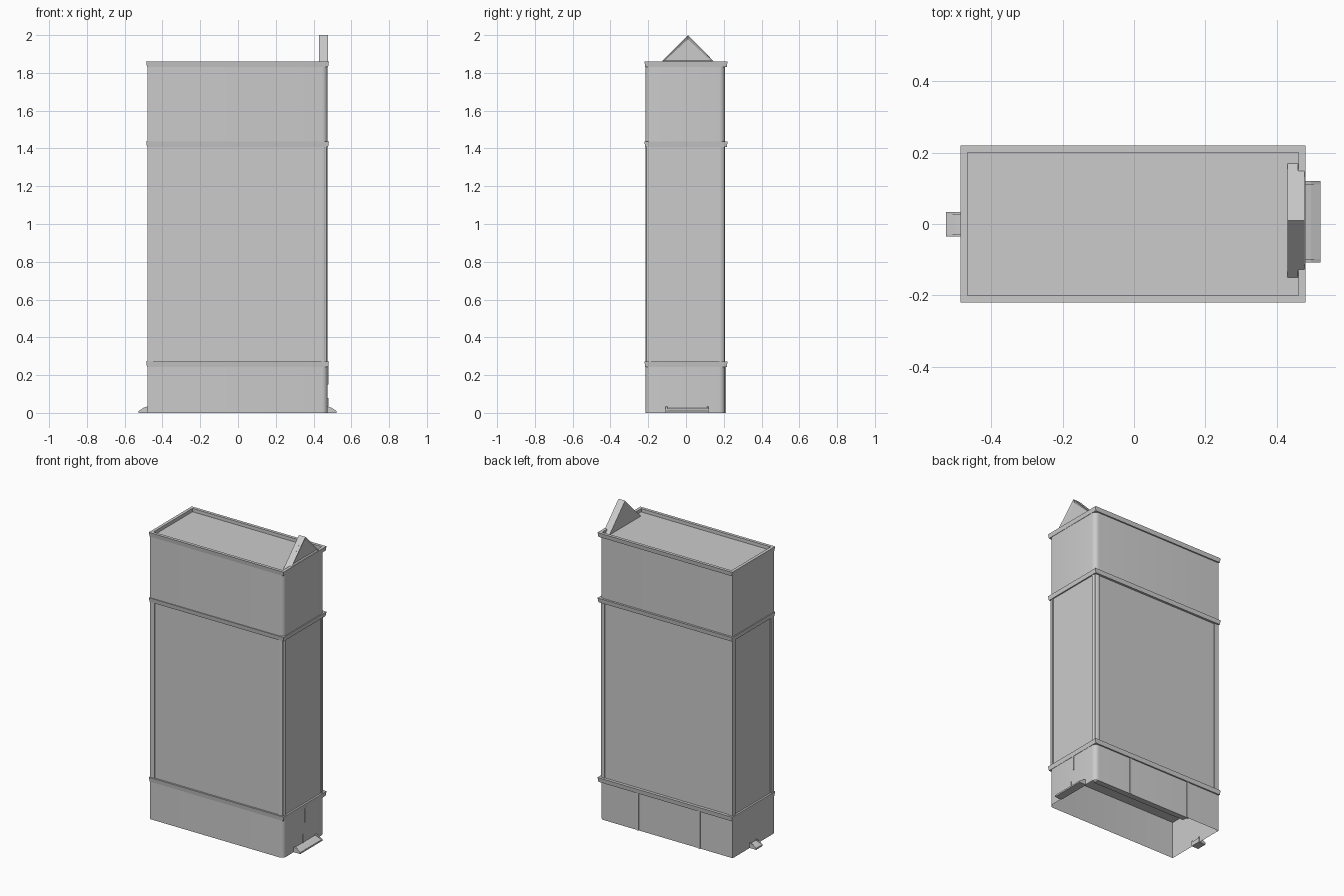
import bpy
import bmesh
from math import pi, sin, cos
from mathutils import Vector

cube = bpy.data.objects.get("Cube")
if cube:
    bpy.data.objects.remove(cube, do_unlink=True)

stone = bpy.data.materials.new("light_grey_stone")
stone.use_nodes = True
grey = (0.6, 0.6, 0.6, 1)
stone.diffuse_color = grey
stone.node_tree.nodes["Principled BSDF"].inputs["Base Color"].default_value = grey

LEFT, RIGHT, FRONT, BACK = -0.48, 0.475, -0.215, 0.207


def finish(name, bm, smooth=False):
    bmesh.ops.recalc_face_normals(bm, faces=bm.faces)
    mesh = bpy.data.meshes.new(name)
    bm.to_mesh(mesh)
    bm.free()
    obj = bpy.data.objects.new(name, mesh)
    obj.data.materials.append(stone)
    bpy.context.collection.objects.link(obj)
    if smooth:
        bpy.ops.object.select_all(action="DESELECT")
        obj.select_set(True)
        bpy.context.view_layer.objects.active = obj
        bpy.ops.object.shade_smooth_by_angle(angle=pi / 6)
    return obj


def extrude(bm, points, offset):
    """Extrude a closed outline of 3D points; return its two caps."""
    base = bm.faces.new([bm.verts.new(p) for p in points])
    result = bmesh.ops.extrude_face_region(bm, geom=[base], use_keep_orig=True)
    top = [g for g in result["geom"] if isinstance(g, bmesh.types.BMFace)][0]
    bmesh.ops.translate(bm, verts=top.verts[:], vec=Vector(offset))
    return base, top


def box(name, x0, x1, y0, y1, z0, z1):
    bm = bmesh.new()
    extrude(bm, [(x0, y0, z0), (x1, y0, z0), (x1, y1, z0), (x0, y1, z0)], (0, 0, z1 - z0))
    return finish(name, bm)


def footprint(z, radius=0.03, steps=5):
    """Rectangle whose two corners on the gable side are rounded."""
    pts = [(LEFT, FRONT, z)]
    for cy, start in ((FRONT + radius, -pi / 2), (BACK - radius, 0)):
        for i in range(steps + 1):
            a = start + pi / 2 * i / steps
            pts.append((RIGHT - radius + radius * cos(a), cy + radius * sin(a), z))
    return pts + [(LEFT, BACK, z)]


# Lower storey is an open shell, upper storey is closed
bm = bmesh.new()
floor, _ = extrude(bm, footprint(0), (0, 0, 0.26))
bmesh.ops.delete(bm, geom=[floor], context="FACES_ONLY")
finish("base_storey", bm, True)
bm = bmesh.new()
extrude(bm, footprint(1.42), (0, 0, 0.415))
finish("upper_storey", bm, True)

# Recessed middle storey between corner posts
R = 0.006
box("middle_walls", LEFT + R, RIGHT - R, FRONT + R, BACK - R, 0.25, 1.42)
for x0, x1, side in ((LEFT, LEFT + 0.03, "left"), (RIGHT - 0.034, RIGHT, "right")):
    for y0, y1, end in ((FRONT, FRONT + 0.03, "front"), (BACK - 0.03, BACK, "back")):
        post = box(f"{end}_{side}_corner_post", x0, x1, y0, y1, 0.25, 1.42)
        if side == "right":
            bm = bmesh.new()
            bm.from_mesh(post.data)
            edges = [e for e in bm.edges if all(
                abs(v.co.x - RIGHT) < 1e-4 and min(abs(v.co.y - FRONT), abs(v.co.y - BACK)) < 1e-4
                for v in e.verts)]
            bmesh.ops.bevel(bm, geom=edges, offset=0.028, segments=5, profile=0.5, affect="EDGES")
            bm.to_mesh(post.data)
            bm.free()


def band(name, z0, z1, recess=0):
    """String course tapering inward at its lower edge."""
    bm = bmesh.new()
    x0, x1, y = -0.486, 0.481, 0.22
    bottom, top = extrude(bm, [(x0, -y, z0), (x1, -y, z0), (x1, y, z0), (x0, y, z0)],
                          (0, 0, z1 - z0))
    for v in bottom.verts:
        v.co.x -= 0.004 if v.co.x > 0 else -0.004
        v.co.y -= 0.004 if v.co.y > 0 else -0.004
    if recess:
        bmesh.ops.recalc_face_normals(bm, faces=bm.faces)
        bmesh.ops.inset_region(bm, faces=[top], thickness=0.028)
        bmesh.ops.translate(bm, verts=top.verts[:], vec=(0, 0, -recess))
        # Give the recess upright walls by separating its rim
        rim = [e for e in top.edges]
        for v in top.verts:
            v.co.z += recess
        inner = bmesh.ops.extrude_face_region(bm, geom=[top])["geom"]
        bmesh.ops.translate(bm, verts=[g for g in inner if isinstance(g, bmesh.types.BMVert)],
                            vec=(0, 0, -recess))
        if top.is_valid:
            bmesh.ops.delete(bm, geom=[top], context="FACES_ONLY")
    return finish(name, bm)


band("lower_band", 0.243, 0.272)
band("middle_band", 1.408, 1.436)
band("roof_parapet", 1.832, 1.86, 0.022)

# Gable with a raised triangular border
bm = bmesh.new()
extrude(bm, [(0.43, -0.15, 1.838), (0.43, 0.17, 1.838), (0.43, 0.01, 2.0)], (0.03, 0, 0))
finish("gable", bm)
bm = bmesh.new()
_, face = extrude(bm, [(0.455, -0.13, 1.858), (0.455, 0.15, 1.858), (0.455, 0.01, 2.0)],
                  (0.022, 0, 0))
bmesh.ops.recalc_face_normals(bm, faces=bm.faces)
bmesh.ops.inset_region(bm, faces=[face], thickness=0.022)
bmesh.ops.translate(bm, verts=face.verts[:], vec=(-0.008, 0, 0))
finish("gable_border", bm)


# Sloped doorsteps with cheeks
def doorstep(name, wall, tip, y0, y1, cheek):
    for part, a, b, h in (("ramp", y0, y1, 0.028), ("front_cheek", y0, y0 + cheek, 0.036),
                          ("back_cheek", y1 - cheek, y1, 0.036)):
        bm = bmesh.new()
        mid = (wall + tip) / 2
        extrude(bm, [(wall, a, 0), (tip, a, 0), (tip, a, 0.01), (mid, a, h * 0.75), (wall, a, h)],
                (0, b - a, 0))
        finish(f"{name}_{part}", bm)


doorstep("wide_step", RIGHT - 0.005, 0.522, -0.108, 0.12, 0.01)
doorstep("narrow_step", LEFT + 0.005, -0.526, -0.035, 0.033, 0.007)

# Thin pilaster strips on the lower storey
for i, x in enumerate((0.2, -0.24)):
    box(f"back_strip_{i + 1}", x - 0.008, x + 0.008, BACK - 0.01, BACK + 0.004, 0, 0.25)
box("door_strip_upper", RIGHT - 0.01, RIGHT + 0.004, 0.004, 0.013, 0.15, 0.25)
box("door_strip_lower", RIGHT - 0.01, RIGHT + 0.004, -0.018, -0.012, 0.025, 0.08)

# Sill inside the open bottom of the back wall
box("back_sill", -0.24, 0.45, BACK - 0.04, BACK - 0.002, 0.002, 0.02)
